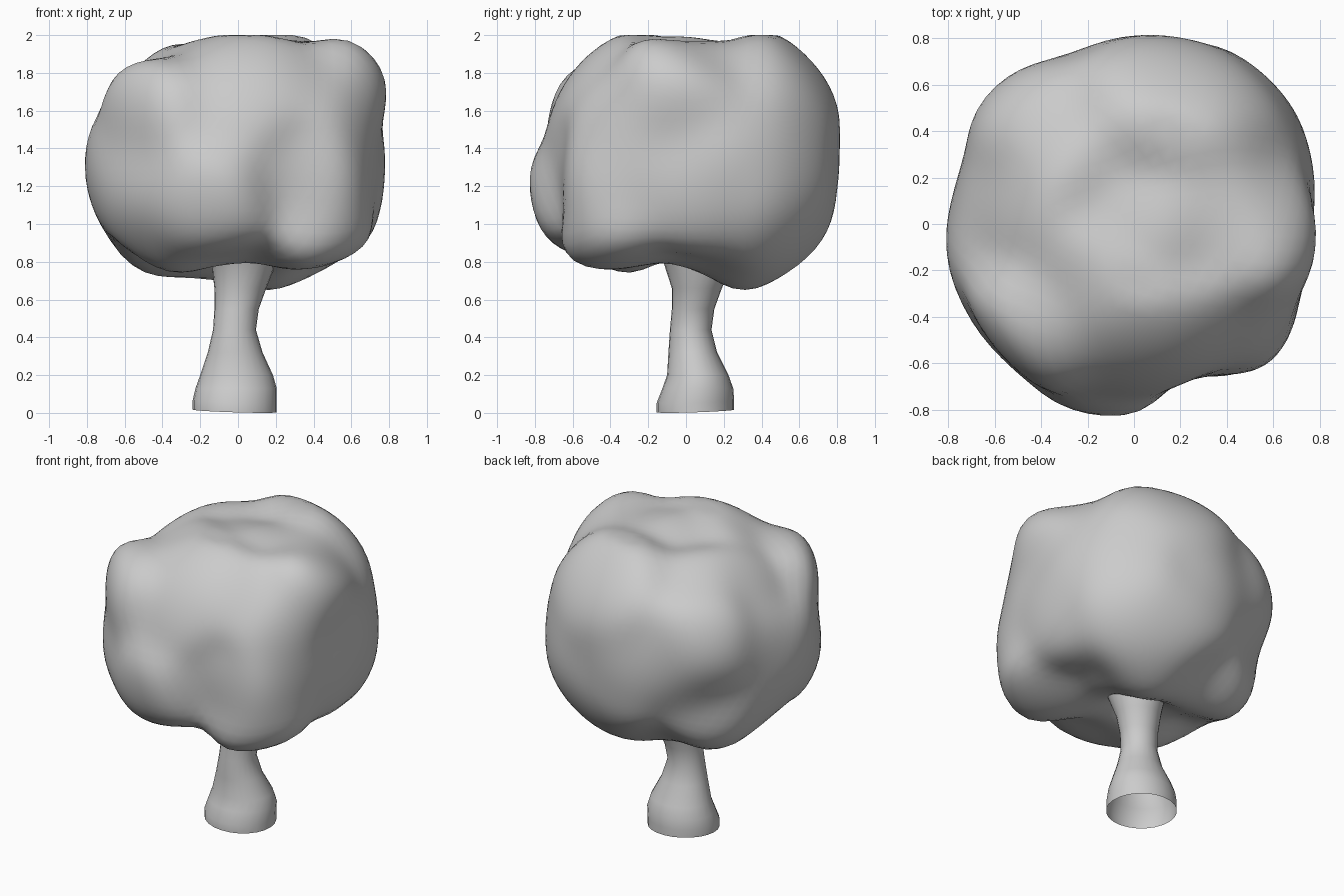
import bpy, bmesh, math
from mathutils import Vector

if "Cube" in bpy.data.objects:
    bpy.data.objects.remove(bpy.data.objects["Cube"])

# Crown: a sphere pushed out to a few surface landmarks, blended smoothly
CENTRE = Vector((0, 0, 1.35))
LANDMARKS = [
    # front
    (-.14, -.81, 1.1), (.3, -.66, 1.25), (.6, -.58, 1.15), (-.54, -.58, 1.69),
    (-.61, -.53, 1.13), (-.58, -.55, 1.42), (0, -.71, 1.6), (.3, -.52, 1.82),
    (.66, -.4, 1.6), (.7, -.38, 1.3),
    # left
    (-.8, -.15, 1.25), (-.75, .2, 1.45), (-.57, .1, 1.78), (-.71, .15, .98),
    # right
    (.77, -.08, 1.79), (.76, -.05, 1.5), (.77, 0, 1.2), (.77, .25, 1.38), (.71, .1, .96),
    # back
    (.63, .57, 1.35), (.6, .56, 1.05), (.44, .57, 1.83), (0, .81, 1.3), (.1, .76, 1.72),
    (-.3, .73, 1.4), (-.59, .6, 1.46), (-.56, .55, 1.67), (-.52, .53, 1.15),
    (.18, .71, .92), (.45, .5, .82),
    # top
    (-.35, .35, 1.9), (-.25, -.2, 1.955), (.2, .03, 1.985), (.58, .14, 1.89),
    (.12, .6, 1.92), (-.1, -.46, 1.925), (-.05, .1, 1.95),
    # underside
    (.49, -.43, .785), (.33, -.22, .79), (-.05, -.42, .82), (-.2, -.72, .92), (-.55, .36, .8),
    (-.45, -.45, .83), (.22, .38, .67), (0, 0, .83), (.33, .05, .78),
    (-.3, 0, .81), (-.15, .4, .74),
]
offsets = [Vector(p) - CENTRE for p in LANDMARKS]
dirs = [o.normalized() for o in offsets]
target = [o.length for o in offsets]
weights = list(target)


def radius(d):
    k = [math.exp(24 * (d.dot(e) - 1)) for e in dirs]
    return sum(a * b for a, b in zip(k, weights)) / sum(k)


for _ in range(8):
    fit = [radius(d) for d in dirs]
    weights = [w + 0.8 * (t - f) for w, t, f in zip(weights, target, fit)]


def finish(bm, name):
    bmesh.ops.recalc_face_normals(bm, faces=bm.faces)
    for f in bm.faces:
        f.smooth = True
    me = bpy.data.meshes.new(name)
    bm.to_mesh(me)
    bm.free()
    ob = bpy.data.objects.new(name, me)
    bpy.context.collection.objects.link(ob)


bm = bmesh.new()
bmesh.ops.create_icosphere(bm, subdivisions=5, radius=1)
for v in bm.verts:
    d = v.co.normalized()
    v.co = CENTRE + d * radius(d)
    v.co.z = min(v.co.z, 2)
finish(bm, "crown")

# Trunk: open tube lofted through (z, x min, x max, y min, y max)
SECTIONS = [
    (.01, -.24, .205, -.155, .255), (.06, -.24, .205, -.155, .255),
    (.13, -.225, .205, -.125, .25), (.2, -.2, .185, -.1, .225),
    (.32, -.16, .13, -.093, .165), (.44, -.132, .095, -.085, .135),
    (.55, -.125, .11, -.075, .15), (.66, -.125, .15, -.075, .19),
    (.8, -.14, .205, -.12, .25), (.87, -.16, .22, -.15, .26),
]
SIDES = 24
bm = bmesh.new()
rings = []
for z, x0, x1, y0, y1 in SECTIONS:
    ring = []
    for i in range(SIDES):
        a = math.tau * i / SIDES
        c, s = math.cos(a), math.sin(a)
        tilt = .007 * (s - c) if z < .1 else 0
        ring.append(bm.verts.new(((x0 + x1) / 2 + c * (x1 - x0) / 2,
                                  (y0 + y1) / 2 + s * (y1 - y0) / 2, z + tilt)))
    rings.append(ring)
for a, b in zip(rings, rings[1:]):
    for i in range(SIDES):
        j = (i + 1) % SIDES
        bm.faces.new((a[i], a[j], b[j], b[i]))
finish(bm, "trunk")
